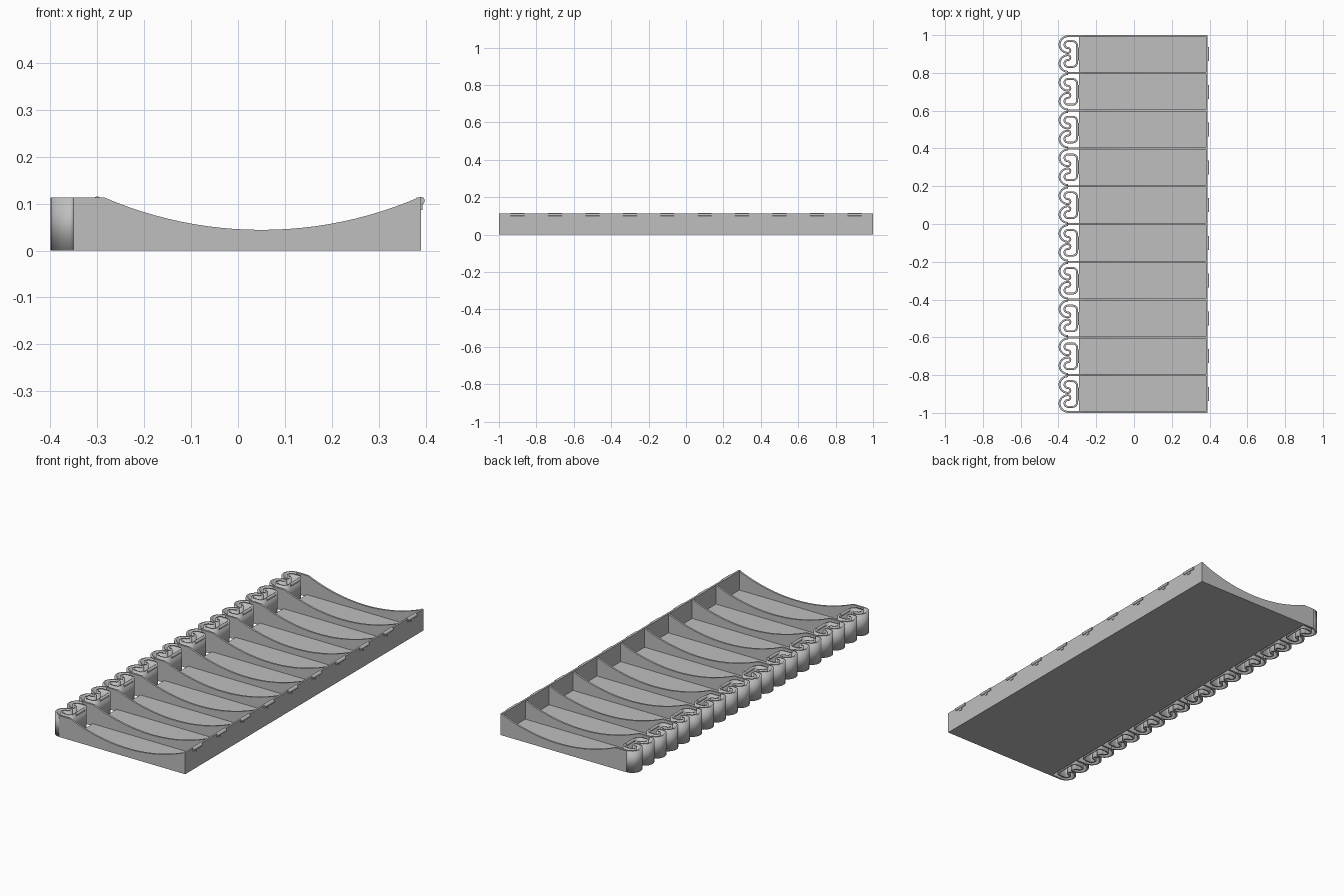
import bpy, bmesh, math
from mathutils import Matrix

if "Cube" in bpy.data.objects:
    bpy.data.objects.remove(bpy.data.objects["Cube"])

grey = bpy.data.materials.new("matte grey")
grey.use_nodes = True
colour = (0.52, 0.52, 0.52, 1)
grey.diffuse_color = colour
grey.node_tree.nodes["Principled BSDF"].inputs["Base Color"].default_value = colour

CELLS = 10
PITCH = 0.2
TOP = 0.113
WALL = 0.01
FLOOR_X, BACK_X = -0.29, 0.39


def finish(bm, name, smooth=False):
    bmesh.ops.recalc_face_normals(bm, faces=bm.faces)
    mesh = bpy.data.meshes.new(name)
    bm.to_mesh(mesh)
    bm.free()
    mesh.materials.append(grey)
    obj = bpy.data.objects.new(name, mesh)
    bpy.context.collection.objects.link(obj)
    if smooth:
        bpy.ops.object.select_all(action="DESELECT")
        obj.select_set(True)
        bpy.context.view_layer.objects.active = obj
        bpy.ops.object.shade_smooth_by_angle(angle=math.radians(35))
    return obj


def box(name, x0, x1, y0, y1, z0, z1):
    bm = bmesh.new()
    bmesh.ops.create_cube(bm, size=1)
    bmesh.ops.scale(bm, vec=(x1 - x0, y1 - y0, z1 - z0), verts=bm.verts)
    bmesh.ops.translate(bm, vec=((x0 + x1) / 2, (y0 + y1) / 2, (z0 + z1) / 2), verts=bm.verts)
    return finish(bm, name)


def rod(name, x, y, z, radius, length):
    bm = bmesh.new()
    bmesh.ops.create_cone(bm, cap_ends=True, segments=20, radius1=radius, radius2=radius,
                          depth=length, matrix=Matrix.Translation((x, y, z)) @ Matrix.Rotation(math.pi / 2, 4, "X"))
    return finish(bm, name, True)


def arc(cx, cy, r, a0, a1, n):
    angles = [math.radians(a0 + (a1 - a0) * i / n) for i in range(n + 1)]
    return [(cx + r * math.cos(a), cy + r * math.sin(a)) for a in angles]


# floor and back wall
box("floor", FLOOR_X, BACK_X, -1, 1, 0, 0.012)
box("back_wall", BACK_X - WALL, BACK_X, -1, 1, 0, TOP)


# divider with a scooped top edge
def divider(name, y):
    mid, half, depth = 0.05, 0.335, 0.069
    radius = (half ** 2 + depth ** 2) / (2 * depth)
    sweep = math.degrees(math.asin(half / radius))
    scoop = arc(mid, TOP - depth + radius, radius, 270 - sweep, 270 + sweep, 24)
    profile = [(-0.35, 0), (-0.35, TOP)] + scoop + [(BACK_X, TOP), (BACK_X, 0)]
    bm = bmesh.new()
    face = bm.faces.new([bm.verts.new((x, y - WALL / 2, z)) for x, z in profile])
    out = bmesh.ops.extrude_face_region(bm, geom=[face])
    verts = [v for v in out["geom"] if isinstance(v, bmesh.types.BMVert)]
    bmesh.ops.translate(bm, vec=(0, WALL, 0), verts=verts)
    finish(bm, name, True)


for i in range(CELLS + 1):
    y = -1 + i * PITCH
    divider(f"divider_{i}", max(-1 + WALL / 2, min(1 - WALL / 2, y)))

# serpentine spring path, upper half then mirrored
half_path = (arc(-0.35, 0.05, 0.044, 90, 270, 20)
             + arc(-0.35, 0.019, 0.013, -90, 90, 10)[1:]
             + arc(-0.35, 0.05, 0.018, 270, 90, 12)[1:]
             + arc(-0.325, 0.044, 0.024, 90, 0, 8))
spring_path = half_path + [(x, -y) for x, y in reversed(half_path)]


def spring(name, y):
    bm = bmesh.new()
    low = [bm.verts.new((px, y + py, 0)) for px, py in spring_path]
    high = [bm.verts.new((px, y + py, TOP)) for px, py in spring_path]
    for a in range(len(low) - 1):
        bm.faces.new((low[a], low[a + 1], high[a + 1], high[a]))
    obj = finish(bm, name, True)
    solid = obj.modifiers.new("thickness", "SOLIDIFY")
    solid.thickness = WALL
    solid.offset = 0
    solid.use_even_offset = True


# scroll springs, catch rods and rear clips for each compartment
for i in range(CELLS):
    y = -1 + (i + 0.5) * PITCH
    spring(f"scroll_spring_{i}", y)
    rod(f"front_catch_{i}", -0.3, y, 0.107, 0.008, 0.07)
    rod(f"rear_clip_{i}", 0.39, y, 0.106, 0.008, 0.074)
    box(f"clip_stem_{i}", BACK_X - 0.002, BACK_X + 0.003, y - 0.009, y + 0.009, 0.086, 0.102)
